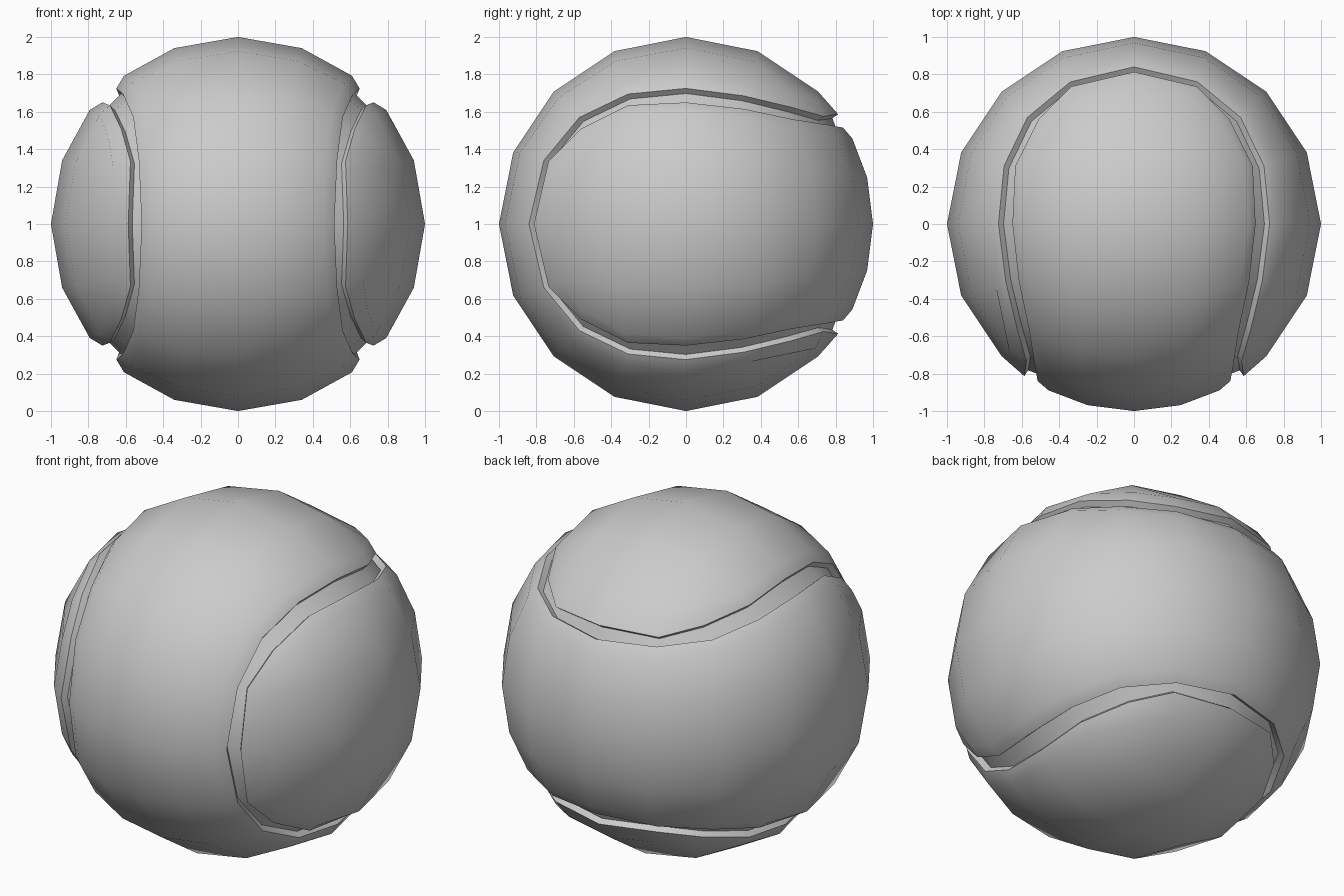
import bpy, bmesh, math
from mathutils import Vector as V

if "Cube" in bpy.data.objects:
    bpy.data.objects.remove(bpy.data.objects["Cube"])

# Quarter of one felt panel's rim, from front middle to back middle (ball centre = origin)
RIM = [V(p) for p in ((.515, -.84, 0), (.53, -.76, .34), (.56, -.57, .57),
                      (.615, -.31, .695), (.65, 0, .725), (.635, .31, .685),
                      (.51, .56, .625), (.335, .735, .575), (0, .813, .587))]
DEPTH = .037
FLOOR = [p - p.normalized() * DEPTH for p in RIM]


def sign(v):
    return (v > 0) - (v < 0)


def swap(p):
    # half turn that carries one panel onto the other
    return V((p.z, -p.y, p.x))


def edge(ring, k, j):
    # rim point of station k, column j
    i = abs(k) + (2 - abs(j) if abs(k) == 6 else 0)
    p = ring[i]
    return V((p.x * sign(j), p.y, p.z * (sign(k) or 1)))


def surface(k, j):
    # point on the ball for panel station k (-6..6), column j (-2..2)
    t = math.radians(22.5 * k)
    mid = V((0, -math.cos(t), math.sin(t)))
    if j == 0:
        return mid
    if abs(k) == 6:
        inner = V((0, .38 * 1, .92 * sign(k)))
        d = edge(RIM, k, j).normalized()
        return d.slerp(inner, math.radians(6.5 if abs(j) == 1 else 4.8) / d.angle(inner))
    d = edge(RIM, k, 2 * sign(j)).normalized()
    a = mid.angle(d)
    inset = a - math.radians(4.3)
    return mid.slerp(d, inset / a * (1 if abs(j) == 2 else .53))


def make(name, quads):
    bm = bmesh.new()
    for q in quads:
        bm.faces.new([bm.verts.new(p + V((0, 0, 1))) for p in q])
    bmesh.ops.remove_doubles(bm, verts=bm.verts, dist=1e-4)
    bmesh.ops.recalc_face_normals(bm, faces=bm.faces)
    bm.normal_update()
    out = sum(f.normal.dot(f.calc_center_median() - V((0, 0, 1))) * f.calc_area() for f in bm.faces)
    if out < 0:
        bmesh.ops.reverse_faces(bm, faces=bm.faces)
    me = bpy.data.meshes.new(name)
    bm.to_mesh(me)
    bm.free()
    ob = bpy.data.objects.new(name, me)
    bpy.context.collection.objects.link(ob)
    bpy.ops.object.select_all(action='DESELECT')
    ob.select_set(True)
    bpy.context.view_layer.objects.active = ob
    bpy.ops.object.shade_smooth_by_angle(angle=math.radians(40))


# Panel: domed grid, rounded rim and short side wall
panel = [[surface(k, j), surface(k, j + 1), surface(k + 1, j + 1), surface(k + 1, j)]
         for k in range(-6, 6) for j in range(-2, 2)]
loop = ([(k, 2) for k in range(-6, 7)] + [(6, j) for j in (1, 0, -1)]
        + [(k, -2) for k in range(6, -7, -1)] + [(-6, j) for j in (-1, 0, 1)])
for a, b in zip(loop, loop[1:] + loop[:1]):
    ra, rb = edge(RIM, *a), edge(RIM, *b)
    panel.append([surface(*a), surface(*b), rb, ra])
    panel.append([ra, rb, edge(FLOOR, *b), edge(FLOOR, *a)])

make("front_panel", panel)
make("back_panel", [[swap(p) for p in q] for q in panel])

# Seam: recessed band between the two panels, repeated in four quarters
seam = []
for sx in (1, -1):
    for sz in (1, -1):
        for i in range(8):
            q = (FLOOR[i], FLOOR[i + 1], swap(FLOOR[7 - i]), swap(FLOOR[8 - i]))
            seam.append([V((p.x * sx, p.y, p.z * sz)) for p in q])
make("seam", seam)
